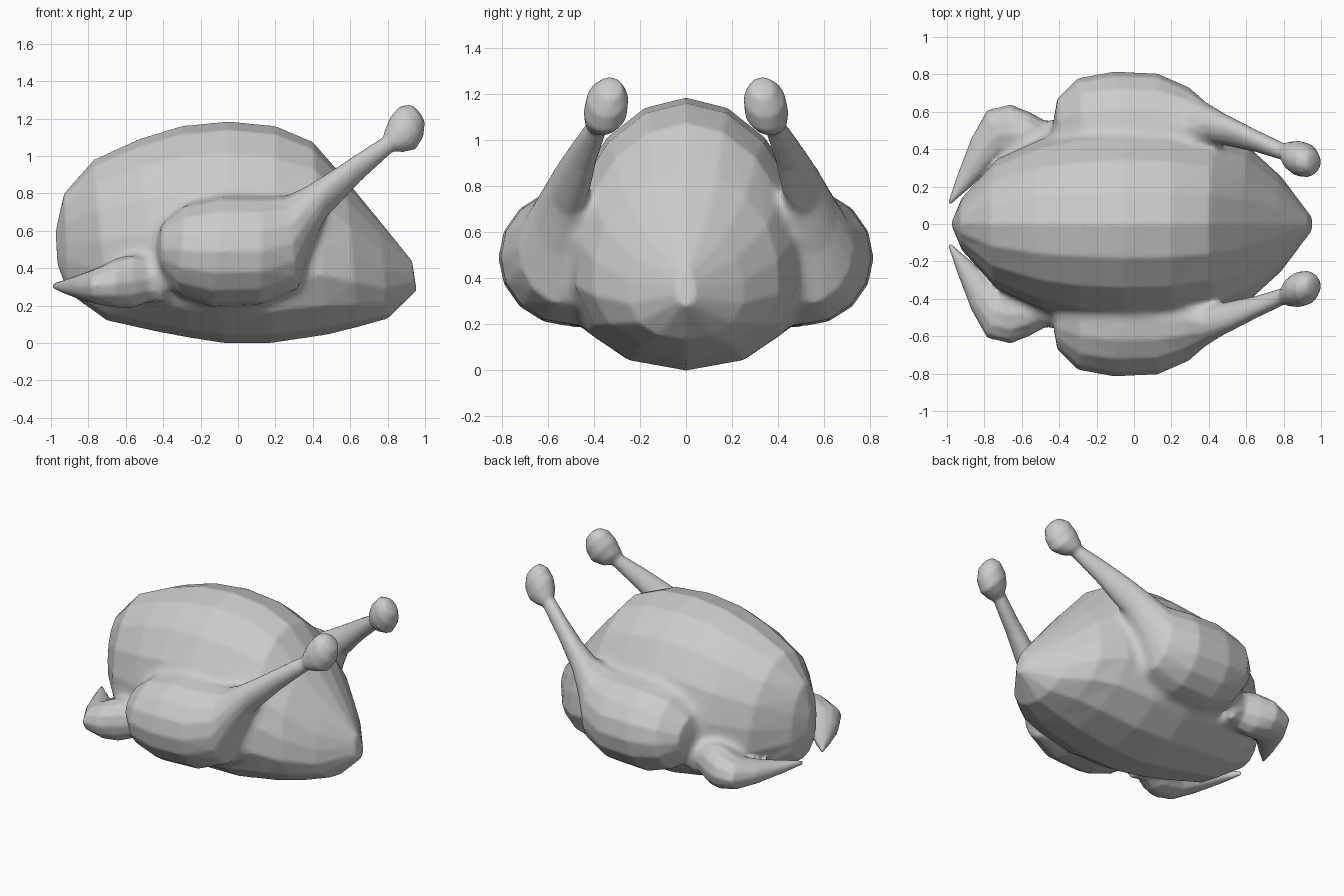
import bpy, bmesh, math
from mathutils import Vector
from mathutils.bvhtree import BVHTree

if "Cube" in bpy.data.objects:
    bpy.data.objects.remove(bpy.data.objects["Cube"])


def loft(name, rings, seg=16, egg_top=0.0, egg_low=0.0, mirror=False):
    """Skin through oval rings; each ring is (end a, end b, half-width vector)."""
    bm = bmesh.new()
    for side in ((1, -1) if mirror else (1,)):
        loops = []
        for a, b, n in rings:
            a, b, n = Vector(a), Vector(b), Vector(n)
            mid, half = (a + b) / 2, (a - b) / 2
            loop = []
            for i in range(seg):
                t = 2 * math.pi * i / seg
                c, s = math.cos(t), math.sin(t)
                k = 1 - (egg_top if c > 0 else egg_low) * c
                p = mid + half * c + n * s * k
                loop.append(bm.verts.new((p.x, p.y * side, p.z)))
            loops.append(loop)
        for p, q in zip(loops, loops[1:]):
            for i in range(seg):
                j = (i + 1) % seg
                bm.faces.new((p[i], p[j], q[j], q[i]))
        bm.faces.new(loops[0])
        bm.faces.new(loops[-1])
    bmesh.ops.recalc_face_normals(bm, faces=bm.faces)
    me = bpy.data.meshes.new(name)
    bm.to_mesh(me)
    bm.free()
    return me


def upright(xt, zt, xb, zb, y, w):
    """Ring from its top and bottom points in side view, plus y centre and half width."""
    return (xt, y, zt), (xb, y, zb), (0, w, 0)


def flat(xo, yo, xi, yi, z, h):
    """Ring from its outer and inner points in plan, plus z centre and half height."""
    return (xo, yo, z), (xi, yi, z), (0, 0, h)


# plump body, neck end to tail end
body = loft("body", [upright(a, b, c, d, 0, w) for a, b, c, d, w in [
    (-.975, .60, -.965, .42, .02),
    (-.93, .80, -.91, .27, .14),
    (-.77, .98, -.70, .12, .345),
    (-.53, 1.09, -.43, .06, .46),
    (-.30, 1.16, -.27, .03, .51),
    (-.05, 1.185, -.08, .0, .53),
    (.20, 1.16, .18, .0, .52),
    (.40, 1.075, .48, .045, .47),
    (.58, .87, .64, .085, .40),
    (.76, .65, .80, .13, .25),
    (.93, .44, .955, .28, .04)]], egg_top=.12, egg_low=.25)

# legs: thigh, drumstick and bone knob
leg = loft("leg", [upright(*r) for r in [
    (-.435, .54, -.435, .44, .46, .07),
    (-.41, .64, -.41, .36, .48, .19),
    (-.28, .745, -.32, .25, .49, .29),
    (-.08, .79, -.14, .19, .50, .315),
    (.13, .785, .12, .20, .50, .305),
    (.27, .79, .32, .28, .51, .22),
    (.37, .84, .39, .50, .535, .12),
    (.50, .92, .47, .67, .505, .085),
    (.65, 1.02, .65, .86, .445, .06),
    (.775, 1.10, .83, 1.025, .385, .045),
    (.785, 1.14, .88, 1.02, .365, .075),
    (.815, 1.21, .95, 1.035, .35, .095),
    (.865, 1.265, .99, 1.10, .34, .09),
    (.92, 1.275, 1.0, 1.18, .33, .055),
    (.95, 1.255, .98, 1.22, .33, .015)]], mirror=True)

# folded wings, shoulder to tip
wing = loft("wing", [flat(*r) for r in [
    (-.36, .57, -.40, .32, .34, .13),
    (-.47, .55, -.50, .33, .34, .125),
    (-.56, .60, -.58, .34, .33, .145),
    (-.66, .64, -.66, .33, .32, .13),
    (-.785, .61, -.71, .33, .305, .10),
    (-.87, .46, -.77, .29, .30, .075),
    (-.95, .25, -.88, .19, .30, .04),
    (-1.0, .095, -.975, .11, .305, .015)]], seg=12, mirror=True)

# fuse the parts into one skin
parts = [body, leg, wing]
bm = bmesh.new()
trees = []
for me in parts:
    one = bmesh.new()
    one.from_mesh(me)
    trees.append(BVHTree.FromBMesh(one))
    one.free()
    bm.from_mesh(me)
skin = bpy.data.meshes.new("roast_bird")
bm.to_mesh(skin)
bm.free()
bird = bpy.data.objects.new("roast_bird", skin)
bpy.context.collection.objects.link(bird)
fuse = bird.modifiers.new("fuse", "REMESH")
fuse.mode, fuse.voxel_size = "VOXEL", 0.014
fused = bpy.data.meshes.new_from_object(
    bird.evaluated_get(bpy.context.evaluated_depsgraph_get()))
bird.modifiers.clear()
bird.data = fused

# soften the creases where legs and wings join the body
bm = bmesh.new()
bm.from_mesh(fused)
seam = [v for v in bm.verts if -.72 < v.co.x < .62
        and sorted(t.find_nearest(v.co)[3] for t in trees)[1] < .07]
for _ in range(30):
    bmesh.ops.smooth_vert(bm, verts=seam, factor=.5,
                          use_axis_x=True, use_axis_y=True, use_axis_z=True)
for f in bm.faces:
    f.smooth = True
bm.to_mesh(fused)
bm.free()
